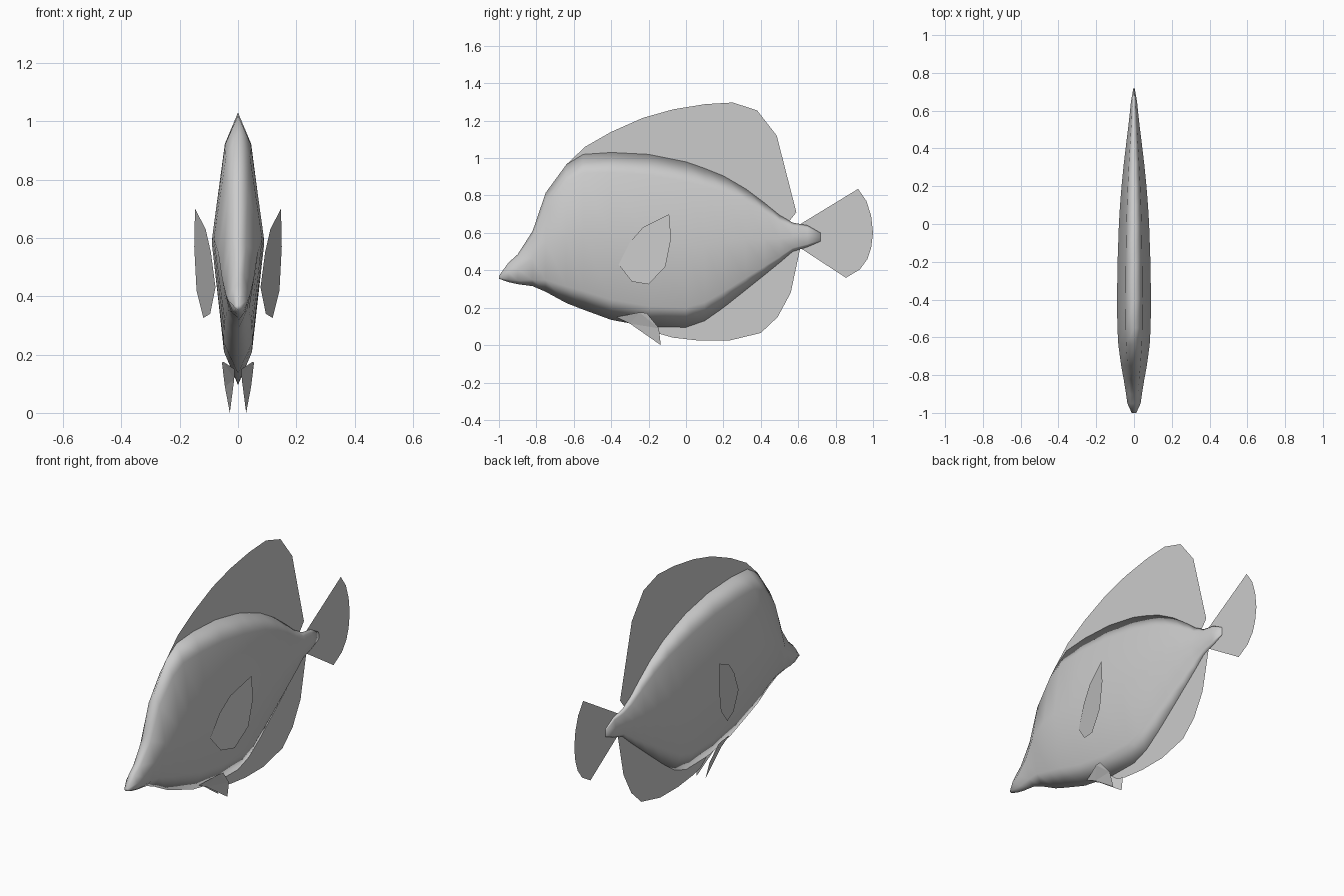
import bpy, bmesh

grey = bpy.data.materials.new("plain grey")
grey.diffuse_color = (0.6, 0.6, 0.6, 1)


def make(name, verts, faces, smooth=False):
    me = bpy.data.meshes.new(name)
    me.from_pydata(verts, [], faces)
    bm = bmesh.new()
    bm.from_mesh(me)
    bmesh.ops.recalc_face_normals(bm, faces=bm.faces)
    if not smooth:
        bmesh.ops.triangulate(bm, faces=bm.faces, ngon_method='EAR_CLIP')
    bm.to_mesh(me)
    bm.free()
    me.materials.append(grey)
    for p in me.polygons:
        p.use_smooth = smooth
    ob = bpy.data.objects.new(name, me)
    bpy.context.collection.objects.link(ob)
    return ob


# Body: eight-sided sections (y, bottom, top, half width)
sections = [
    (-1.0, .355, .37, .012), (-.95, .337, .44, .035), (-.90, .326, .485, .042),
    (-.82, .315, .61, .055), (-.75, .285, .815, .068), (-.64, .225, .965, .083),
    (-.55, .19, 1.02, .088), (-.40, .135, 1.03, .09), (-.20, .098, 1.02, .087),
    (0, .095, .98, .08), (.10, .13, .945, .074), (.20, .20, .905, .066),
    (.32, .295, .835, .054), (.42, .375, .76, .042), (.50, .44, .695, .032),
    (.57, .50, .655, .024), (.65, .525, .64, .016), (.72, .555, .60, .003)]
ring = [(0, 1), (.5, .88), (1, .5), (.55, .12), (0, 0), (-.55, .12), (-1, .5), (-.5, .88)]
verts = [(a * w, y, lo + b * (hi - lo)) for y, lo, hi, w in sections for a, b in ring]
n = len(ring)
faces = [(i*n + j, i*n + (j+1) % n, (i+1)*n + (j+1) % n, (i+1)*n + j)
         for i in range(len(sections) - 1) for j in range(n)]
faces += [tuple(range(n)), tuple(range(len(verts) - n, len(verts)))]
make("body", verts, faces, True)


# Flat fins on the centre plane, outlines as (y, z)
def centre_fin(name, pts):
    make(name, [(0, y, z) for y, z in pts], [tuple(range(len(pts)))])


centre_fin("dorsal_fin", [
    (-.64, .965), (-.54, 1.06), (-.40, 1.14), (-.23, 1.215), (-.07, 1.26), (.10, 1.288),
    (.25, 1.297), (.38, 1.255), (.485, 1.12), (.59, .71), (.55, .66), (.42, .73),
    (.2, .87), (0, .95), (-.3, .99), (-.52, .99)])
centre_fin("anal_fin", [
    (-.20, .11), (-.14, .06), (-.07, .04), (.07, .024), (.23, .024), (.40, .065),
    (.49, .15), (.56, .28), (.61, .515), (.52, .50), (.3, .32), (.1, .17), (-.1, .12)])
centre_fin("tail_fin", [
    (.60, .64), (.92, .835), (.965, .77), (.99, .69), (1.0, .60), (.99, .52),
    (.97, .46), (.93, .405), (.855, .36), (.61, .52)])

# Paired side fins
pectoral = [(-.36, .43), (-.30, .55), (-.23, .63), (-.09, .70), (-.08, .57),
            (-.11, .42), (-.20, .325), (-.29, .34)]
pelvic = [(.012, -.37, .15), (.05, -.25, .175), (.055, -.21, .172),
          (.045, -.145, .09), (.028, -.135, 0), (.013, -.30, .115)]
for s, side in ((1, "left"), (-1, "right")):
    pts = [(s * (.15 + (y + .08) * .26), y, z) for y, z in pectoral]
    make(side + "_pectoral_fin", pts, [tuple(range(len(pts)))])
    pts = [(s * x, y, z) for x, y, z in pelvic]
    make(side + "_pelvic_fin", pts, [tuple(range(len(pts)))])
